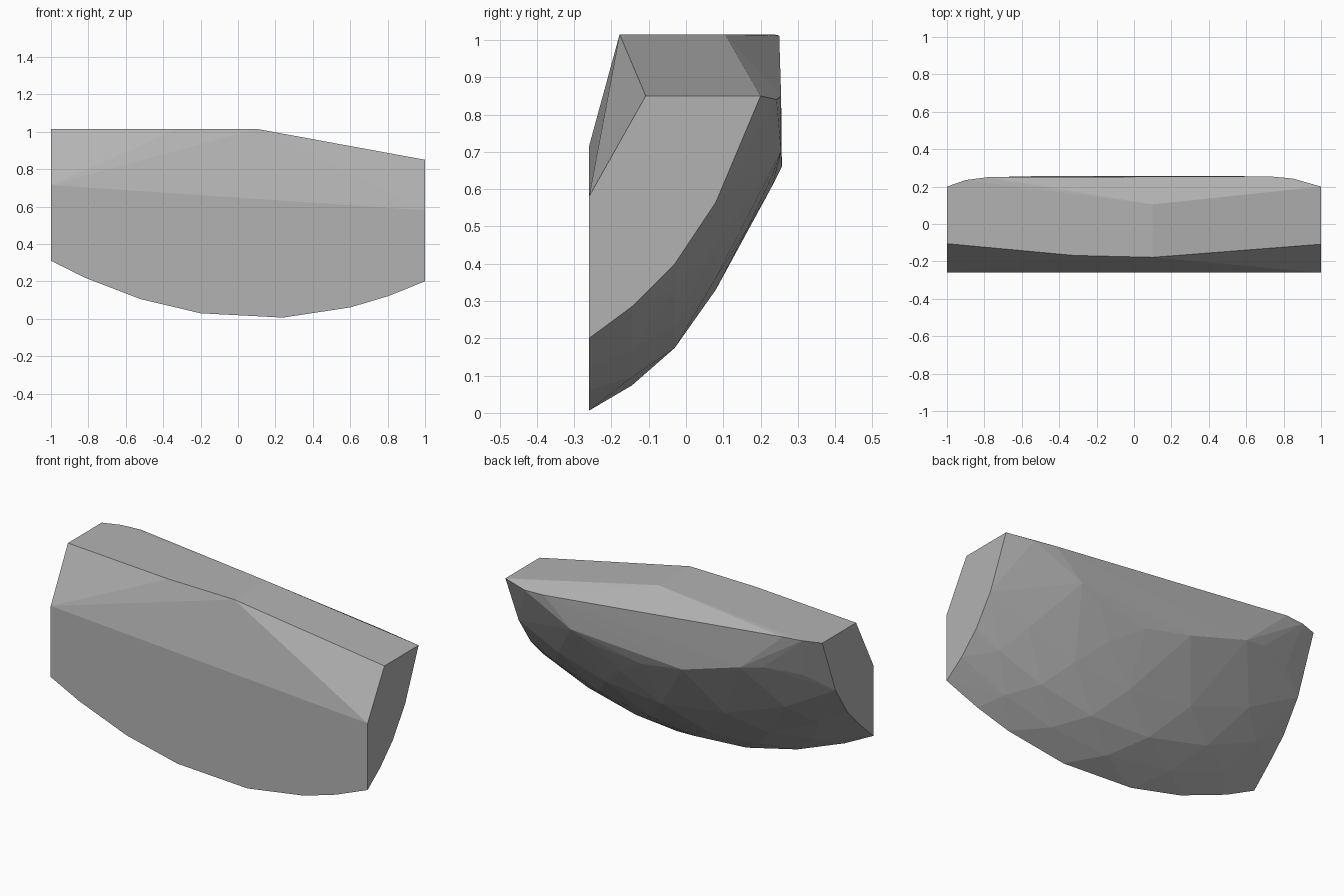
import bpy, bmesh, math

if "Cube" in bpy.data.objects:
    bpy.data.objects.remove(bpy.data.objects["Cube"])

FRONT = -0.26          # flat front plane
LOW_X = 0.13           # where the belly is lowest


def belly_z(x, mid, right, left):
    """Height of the rounded underside: lowest in the middle, rising to each end."""
    t = (x - LOW_X) / ((1 - LOW_X) if x > LOW_X else (1 + LOW_X))
    return mid + t * t * ((right if x > LOW_X else left) - mid)


points = []

# Rounded underside: y level, middle / right-end / left-end heights, x stations
levels = [
    (FRONT, 0.003, 0.20, 0.31, (-1, -0.82, -0.52, -0.2, 0.24, 0.6, 0.8, 1)),
    (-0.145, 0.072, 0.285, 0.415, (-1, -0.7, -0.36, 0.05, 0.42, 0.72, 1)),
    (-0.03, 0.17, 0.40, 0.53, (-1, -0.82, -0.5, -0.12, 0.25, 0.58, 0.85, 1)),
    (0.08, 0.33, 0.565, 0.70, (-1, -0.68, -0.3, 0.1, 0.45, 0.75, 1)),
    (0.165, 0.485, 0.76, 0.88, (-0.85, -0.5, -0.1, 0.3, 0.65, 0.9)),
    (0.232, 0.61, 0.85, 1.0, (-0.65, -0.3, 0.12, 0.42)),
]
for y, mid, right, left, stations in levels:
    points += [(x, y, belly_z(x, mid, right, left)) for x in stations]

# Flat back panel and its shoulders
points += [(0.55, 0.255, 0.70), (-0.155, 0.257, 0.66), (-0.52, 0.256, 0.77),
           (0.72, 0.255, 0.85), (0.85, 0.243, 0.84)]
# Top face, sloping down to the right end
points += [(-1, -0.105, 1.015), (-0.32, -0.168, 1.015), (0.1, -0.178, 1.015),
           (0.1, 0.105, 1.015), (-0.785, 0.25, 1.012), (-0.9, 0.235, 1.015),
           (-1, 0.2, 1.015), (1, -0.108, 0.85), (1, 0.2, 0.85)]
# Upper edge of the front face
points += [(-1, FRONT, 0.715), (1, FRONT, 0.58)]

# Wrap the points in a faceted shell
bm = bmesh.new()
for p in points:
    bm.verts.new(p)
hull = bmesh.ops.convex_hull(bm, input=bm.verts[:])
loose = {v for v in hull["geom_interior"] + hull["geom_unused"]
         if isinstance(v, bmesh.types.BMVert) and v.is_valid and not v.link_faces}
bmesh.ops.delete(bm, geom=list(loose), context="VERTS")
bmesh.ops.dissolve_limit(bm, angle_limit=math.radians(0.5),
                         verts=bm.verts[:], edges=bm.edges[:])
bmesh.ops.recalc_face_normals(bm, faces=bm.faces[:])

mesh = bpy.data.meshes.new("rock_slab")
bm.to_mesh(mesh)
bm.free()

# Plain grey stone
stone = bpy.data.materials.new("grey_stone")
stone.diffuse_color = (0.45, 0.45, 0.45, 1)
stone.use_nodes = True
stone.node_tree.nodes["Principled BSDF"].inputs["Base Color"].default_value = stone.diffuse_color
mesh.materials.append(stone)
bpy.context.collection.objects.link(bpy.data.objects.new("rock_slab", mesh))
